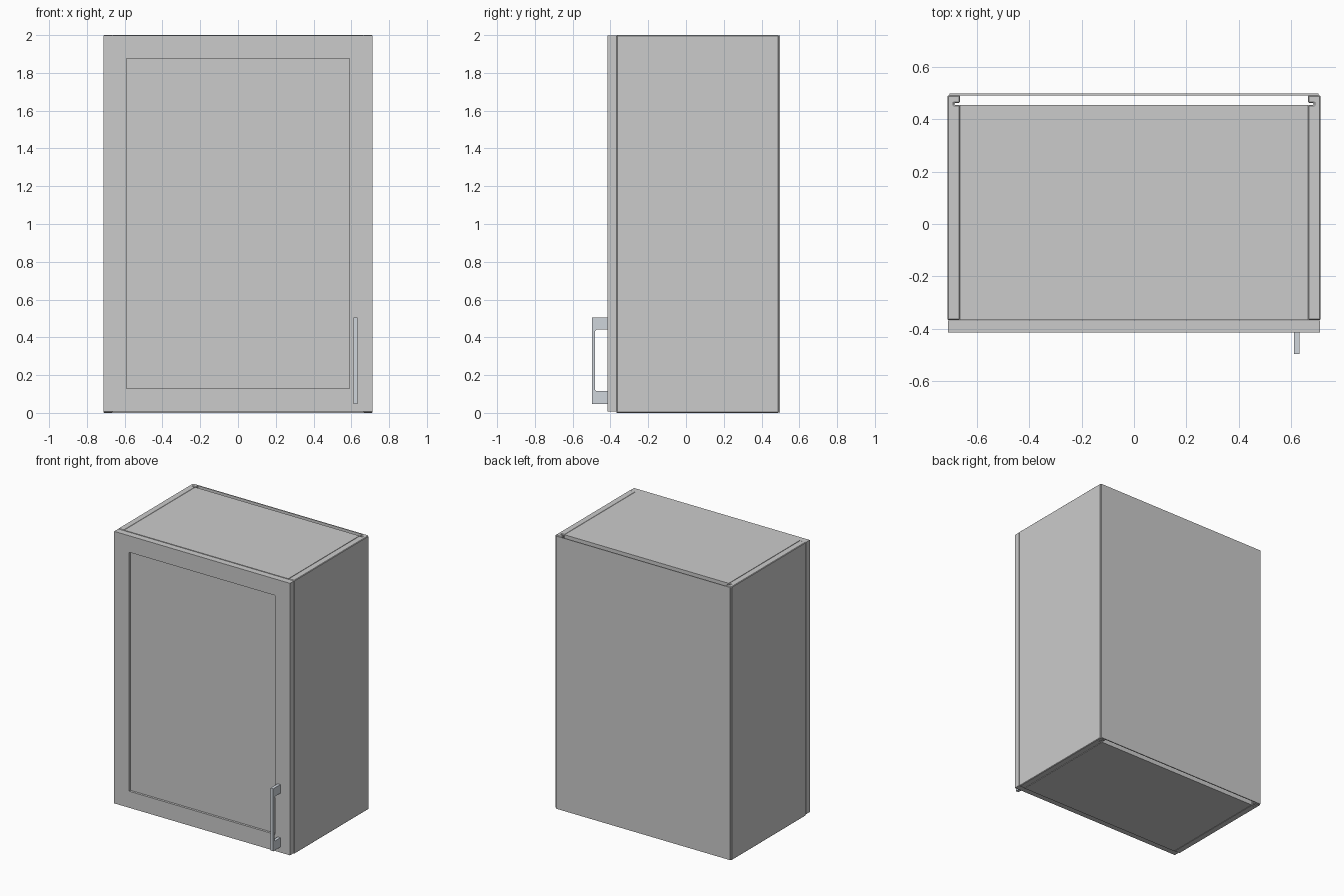
import bpy, bmesh

if "Cube" in bpy.data.objects:
    bpy.data.objects.remove(bpy.data.objects["Cube"])

def finish(name, bm, bevel=0.0, mat=None):
    bmesh.ops.recalc_face_normals(bm, faces=bm.faces[:])
    me = bpy.data.meshes.new(name)
    bm.to_mesh(me)
    bm.free()
    ob = bpy.data.objects.new(name, me)
    bpy.context.collection.objects.link(ob)
    if bevel:
        m = ob.modifiers.new("edge_bevel", 'BEVEL')
        m.width, m.segments = bevel, 1
    if mat:
        me.materials.append(mat)
    return ob

def box_bm(x0, x1, y0, y1, z0, z1):
    bm = bmesh.new()
    bmesh.ops.create_cube(bm, size=1)
    for v in bm.verts:
        v.co = ((x0 + x1) / 2 + v.co.x * (x1 - x0),
                (y0 + y1) / 2 + v.co.y * (y1 - y0),
                (z0 + z1) / 2 + v.co.z * (z1 - z0))
    return bm

def prism(name, points, offset, bevel=0.0, mat=None):
    """Extrude a closed planar outline along the offset vector."""
    bm = bmesh.new()
    a = [bm.verts.new(p) for p in points]
    b = [bm.verts.new([c + d for c, d in zip(p, offset)]) for p in points]
    bm.faces.new(a)
    bm.faces.new(b[::-1])
    n = len(a)
    for i in range(n):
        j = (i + 1) % n
        bm.faces.new((a[i], b[i], b[j], a[j]))
    return finish(name, bm, bevel, mat)

# Side panels, each with a groove for the back board
side = [(0.713, -0.367), (0.713, 0.491), (0.664, 0.491), (0.664, 0.463),
        (0.687, 0.463), (0.687, 0.455), (0.664, 0.455), (0.664, -0.367)]
for name, s in (("left_side", -1), ("right_side", 1)):
    prism(name, [(s * x, y, 0) for x, y in side], (0, 0, 2), bevel=0.004)

# Top and bottom panels stop short of the back
for name, z in (("bottom_panel", 0.0), ("top_panel", 1.955)):
    finish(name, box_bm(-0.664, 0.664, -0.367, 0.455, z, z + 0.045))

# Thin back panel
finish("back_panel", box_bm(-0.705, 0.705, 0.491, 0.498, 0.003, 1.997))

# Door with recessed centre
bm = box_bm(-0.711, 0.711, -0.415, -0.369, 0.008, 1.997)
front = [f for f in bm.faces if f.calc_center_median().y < -0.41]
bmesh.ops.inset_region(bm, faces=front, thickness=0.171)
bmesh.ops.inset_region(bm, faces=front, thickness=0.001, depth=-0.015)
finish("door", bm)

# Handle: bracket outline extruded across its width
metal = bpy.data.materials.new("handle_metal")
metal.diffuse_color = (0.62, 0.66, 0.71, 1)
metal.use_nodes = True
metal.node_tree.nodes["Principled BSDF"].inputs["Base Color"].default_value = metal.diffuse_color
outline = [(-0.415, 0.048), (-0.497, 0.048), (-0.497, 0.505), (-0.415, 0.505),
           (-0.415, 0.441), (-0.474, 0.441), (-0.481, 0.434),
           (-0.481, 0.123), (-0.474, 0.116), (-0.415, 0.116)]
prism("handle", [(0.611, y, z) for y, z in outline], (0.022, 0, 0), mat=metal)
